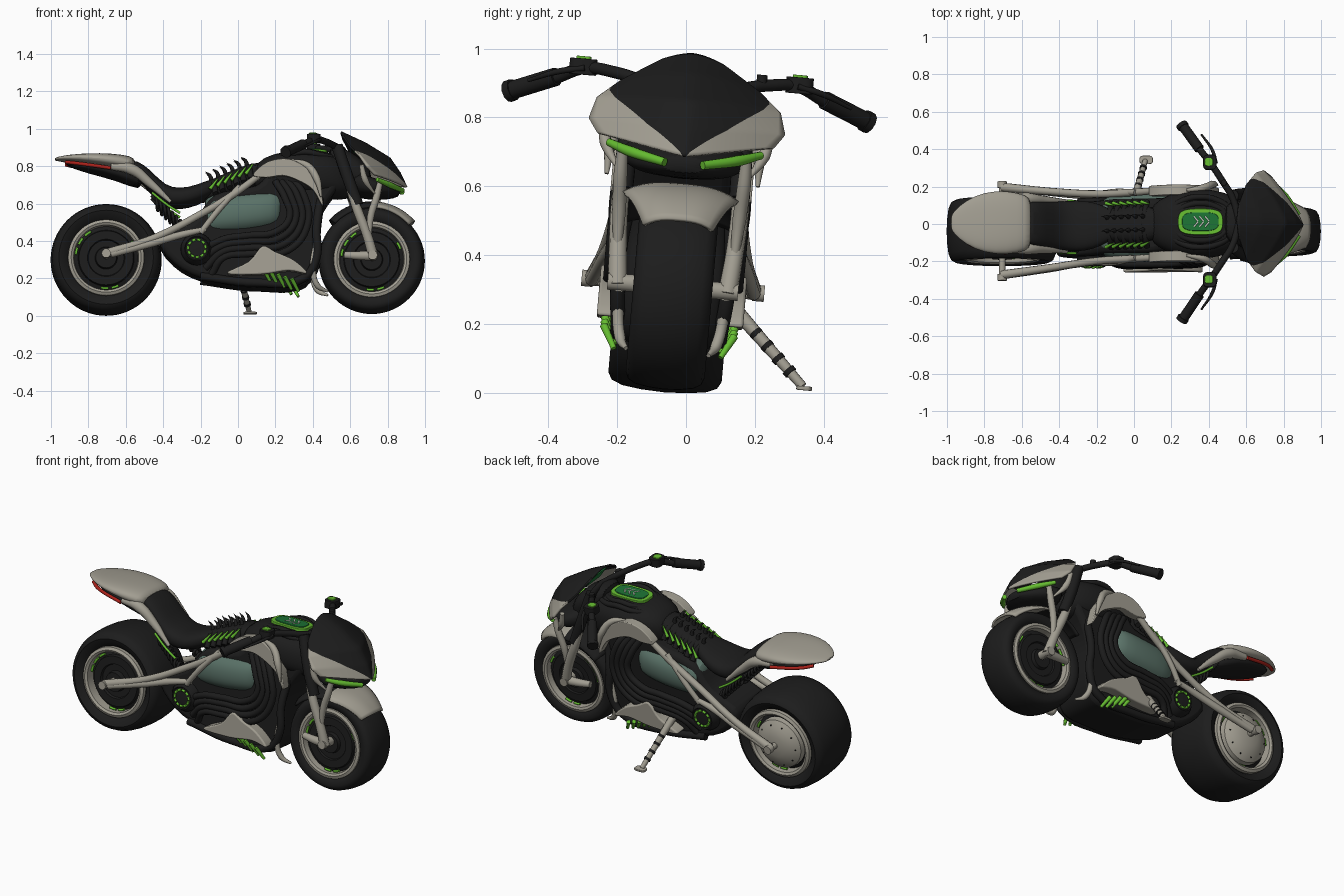
import bpy, bmesh
from math import sin, cos, pi, radians
from mathutils import Vector

if "Cube" in bpy.data.objects:
    bpy.data.objects.remove(bpy.data.objects["Cube"])
parts = []

def material(name, *rgb):
    m = bpy.data.materials.new(name)
    m.use_nodes = True
    m.diffuse_color = (*rgb, 1)
    m.node_tree.nodes["Principled BSDF"].inputs["Base Color"].default_value = (*rgb, 1)
    return m
BLACK = material("black", .012, .012, .012)
BEIGE = material("warm grey", .36, .34, .285)
GREEN = material("bright green", .13, .5, .03)
DARK = material("deep green", .012, .17, .035)
TEAL = material("teal", .1, .165, .135)
RED = material("red", .4, .015, .01)
PALE = material("pale grey", .5, .55, .48)

def finish(name, bm, mats, mirror=False):  # bmesh to object, optionally mirrored left to right
    bmesh.ops.recalc_face_normals(bm, faces=bm.faces)
    mesh = bpy.data.meshes.new(name)
    bm.to_mesh(mesh)
    for m in mats:
        mesh.materials.append(m)
    ob = bpy.data.objects.new(name, mesh)
    bpy.context.collection.objects.link(ob)
    if mirror:
        ob.modifiers.new("mirror", 'MIRROR').use_axis = (False, True, False)
    parts.append(ob)
    return ob

def tube(name, pts, r, mat, mirror=True, cyclic=False):  # round bar through (x, y, z[, radius factor])
    cu = bpy.data.curves.new(name, 'CURVE')
    cu.dimensions, cu.resolution_u = '3D', 6
    cu.bevel_depth, cu.bevel_resolution, cu.use_fill_caps = r, 3, True
    sp = cu.splines.new('BEZIER')
    sp.bezier_points.add(len(pts) - 1)
    sp.use_cyclic_u = cyclic
    for b, p in zip(sp.bezier_points, pts):
        b.co, b.radius = p[:3], (p[3] if len(p) > 3 else 1)
        b.handle_left_type = b.handle_right_type = 'AUTO'
    tmp = bpy.data.objects.new("tmp", cu)
    bpy.context.collection.objects.link(tmp)
    bm = bmesh.new()
    bm.from_mesh(tmp.evaluated_get(bpy.context.evaluated_depsgraph_get()).to_mesh())
    bpy.data.objects.remove(tmp)
    finish(name, bm, [mat], mirror)

def power(c, e):
    return abs(c) ** e * (1 if c > 0 else -1)

def loft(name, rows, mat, n=24):  # body through sections (x, z centre, half width, half height)
    bm, turn = bmesh.new(), [2 * pi * i / n for i in range(n)]
    rings = [[bm.verts.new((x, hw * power(cos(t), .8), zc + hh * power(sin(t), .8))) for t in turn] for x, zc, hw, hh in rows]
    for a, b in zip(rings, rings[1:]):
        for i in range(n):
            bm.faces.new((a[i], a[(i + 1) % n], b[(i + 1) % n], b[i]))
    bm.faces.new(rings[0])
    bm.faces.new(rings[-1])
    finish(name, bm, [mat]).modifiers.new("smooth", 'SUBSURF').levels = 1

def prism(name, loop, vec, mat, bevel, mirror):
    bm = bmesh.new()
    ext = bmesh.ops.extrude_face_region(bm, geom=[bm.faces.new([bm.verts.new(p) for p in loop])])["geom"]
    bmesh.ops.translate(bm, vec=vec, verts=[v for v in ext if isinstance(v, bmesh.types.BMVert)])
    mod = finish(name, bm, [mat], mirror).modifiers.new("bevel", 'BEVEL')
    mod.width, mod.segments, mod.angle_limit = bevel, 3, radians(50)

def plate(name, pts, y0, y1, mat, bevel, mirror=True):  # smooth x-z outline extruded from y0 to y1
    loop, n = [], len(pts)
    for i in range(n):
        a, b, c, d = (Vector((pts[(i + k) % n][0], y0, pts[(i + k) % n][1])) for k in (-1, 0, 1, 2))
        for t in (0, .25, .5, .75):
            loop.append(b + .5 * t * (c - a + t * (2 * a - 5 * b + 4 * c - d + t * (3 * (b - c) + d - a))))
    prism(name, loop, (0, y1 - y0, 0), mat, bevel, mirror)

def pad(name, cx, cy, hx, hy, z0, z1, mat, mirror=False):  # upright rounded block
    turn = [2 * pi * (i + .5) / 40 for i in range(40)]
    prism(name, [(cx + hx * power(cos(t), .6), cy + hy * power(sin(t), .6), z0) for t in turn], (0, 0, z1 - z0), mat, .003, mirror)

def lathe(name, profile, cx, cz, mat, mirror=True):  # (y, radius) profile spun about an axle
    bm = bmesh.new()
    vs = [bm.verts.new((cx, y, cz + r)) for y, r in profile]
    es = [bm.edges.new(p) for p in zip(vs, vs[1:])]
    bmesh.ops.spin(bm, geom=vs + es, cent=(cx, 0, cz), axis=(0, 1, 0), angle=2 * pi, steps=64)
    bmesh.ops.remove_doubles(bm, verts=bm.verts, dist=.0002)
    finish(name, bm, [mat], mirror)

def surface(name, f, nu, nv, mats, rule):  # thin shell from f(u, v), u in 0..1, v in -1..1
    bm = bmesh.new()
    g = [[bm.verts.new(f(i / nu, 2 * j / nv - 1)) for j in range(nv + 1)] for i in range(nu + 1)]
    for i in range(nu):
        for j in range(nv):
            q = bm.faces.new((g[i][j], g[i + 1][j], g[i + 1][j + 1], g[i][j + 1]))
            q.material_index = rule((i + .5) / nu, 2 * (j + .5) / nv - 1)
    mod = finish(name, bm, mats).modifiers.new("shell", 'SOLIDIFY')
    mod.thickness, mod.offset = .012, 0

def dashes(name, cx, cz, r, y, count, keep):
    for i in keep:
        arc = [2 * pi * (i + t) / count for t in (0, .35, .7)]
        tube(name, [(cx + r * cos(t), y, cz + r * sin(t)) for t in arc], .007, GREEN)

# wheels
for tag, cx, cz, r, w in (("rear", -.705, .3, .297, .165), ("front", .715, .295, .284, .115)):
    lathe(tag + "_tyre", [(w * .7, .19), (w * .92, r * .74), (w, r * .85), (w * .93, r * .92), (w * .74, r * .965), (w * .4, r * .99), (0, r)], cx, cz, BLACK)
    lathe(tag + "_rim", [(w * .6, .17), (w * .93, .174), (w * .98, .187), (w * .93, .203), (w * .7, .205)], cx, cz, BEIGE)
    lathe(tag + "_disc", [(w * .6, .175), (w * .68, .15), (w * .8, .145), (w * .8, .1), (w * .72, .095), (w * .72, .06), (w * .9, .055), (w * .9, 0)], cx, cz, BLACK)
    dashes(tag + "_rim_dash", cx, cz, .163, w * .78, 18, (1, 6, 7, 8, 13, 14))
lathe("rear_hub_dome", [(.12, .15), (.15, .145), (.175, .11), (.19, .06), (.195, 0)], -.705, .3, BEIGE, False)
for a in (2 * pi * i / 10 for i in range(10)):
    tube("hub_bolt", [(-.705 + .12 * cos(a), y, .3 + .12 * sin(a)) for y in (.16, .172)], .004, BLACK, False)
tube("rear_axle", [(-.705, -.25, .31), (-.705, .25, .31)], .018, BEIGE, False)
tube("axle_nut", [(-.705, .232, .313), (-.705, .266, .313)], .025, BEIGE)
# swingarm and frame
tube("frame_rail", [(-.705, .235, .315, 1.2), (-.45, .205, .4), (-.2, .18, .53), (-.02, .178, .64), (.13, .18, .75, .9)], .02, BEIGE)
tube("swingarm", [(-.68, .235, .31), (-.45, .205, .375, 1.1), (-.3, .185, .42), (-.17, .18, .45, .7)], .02, BEIGE)
tube("frame_brace", [(-.2, .18, .43), (-.11, .19, .545), (.01, .175, .68)], .016, BEIGE)
tube("spring", [(-.44 + .0035 * i, .1 + .026 * sin(i), .61 - .0035 * i + .026 * cos(i)) for i in range(40)], .008, BLACK)
tube("shock_rod", [(-.46, .1, .64), (-.28, .1, .45)], .012, BLACK)
tube("shock_stripe", [(-.46, .135, .65), (-.38, .14, .585), (-.31, .14, .54)], .007, GREEN)
# engine
plate("engine_block", [(-.42, .4), (-.3, .24), (-.05, .155), (.2, .14), (.36, .16), (.42, .3), (.42, .45), (.46, .57),
                       (.54, .7), (.5, .82), (.2, .78), (.1, .69), (-.12, .64), (-.24, .5)], -.145, .145, BLACK, .03, False)
loft("side_canister", [(-.18, .52, .11, .08), (-.17, .525, .155, .11), (-.1, .535, .182, .122), (.05, .545, .19, .125),
                       (.19, .565, .182, .12), (.23, .57, .15, .11), (.24, .575, .1, .07)], TEAL)
for d in (0, .033, .066, .099):
    tube("exhaust_pipe", [(.2 + d, .15, .71), (.25 + d, .18, .62 + d * .2), (.275 + d, .185, .51 - d * .3), (.2 + d * .7, .185, .435 - d),
                          (.05, .185, .415 - d), (-.08, .18, .395 - d), (-.24 + d, .14, .31 - d)], .019, BLACK)
tube("down_pipe", [(.44, .13, .62), (.42, .16, .45), (.42, .16, .3), (.35, .15, .19), (.1, .15, .165), (-.2, .14, .2)], .022, BLACK)
lathe("clutch_cover", [(.1, .09), (.165, .085), (.195, .065), (.19, .06), (.193, .03), (.193, 0)], -.22, .345, BLACK)
dashes("clutch_dash", -.22, .345, .047, .194, 11, range(11))
plate("belly_panel", [(-.06, .21), (.06, .275), (.13, .355), (.2, .325), (.3, .28), (.37, .21), (.27, .225), (.12, .205)], .14, .213, BEIGE, .015)
for i in range(5):
    x, z = .14 + .037 * i, .23 - .012 * i
    tube("belly_slash", [(x, .19, z), (x + .035, .155, z - .065, .7)], .012, GREEN)
tube("front_guard", [(.41, .155, .38, .5), (.4, .155, .25), (.425, .14, .15), (.48, .12, .12, .4)], .016, BEIGE)
# kickstand
hinge, heel = Vector((0, .165, .28)), Vector((.06, .4, .055))
tube("kickstand", [(*hinge, 1.3), (*heel, .8)], .017, BEIGE, False)
for t in (.35, .5, .65, .8):
    tube("kickstand_band", [hinge.lerp(heel, t), hinge.lerp(heel, t + .045)], .0195, BLACK, False)
pad("kickstand_foot", .065, .405, .036, .023, .044, .056, BEIGE)
# tank
loft("tank", [(.08, .73, .08, .06), (.13, .76, .13, .09), (.25, .755, .185, .13), (.42, .76, .19, .13), (.54, .74, .15, .12), (.62, .71, .09, .08)], BLACK)
plate("tank_side_panel", [(.08, .74), (.16, .81), (.27, .825), (.36, .78), (.43, .7), (.455, .57),
                          (.4, .66), (.32, .71), (.24, .735), (.15, .725)], .15, .205, BEIGE, .02)
tube("panel_fin", [(.445, .22, .62, .3), (.42, .215, .72), (.37, .19, .79), (.28, .175, .82, .4)], .02, BEIGE)
pad("tank_pad_trim", .355, 0, .12, .07, .84, .889, GREEN)
pad("tank_pad", .355, 0, .098, .05, .85, .894, DARK)
for x in (.32, .35, .38):
    tube("pad_chevron", [(x, .028, .892), (x + .022, .002, .892)], .005, PALE)
for k in (.1, .135):
    ring = [2 * pi * i / 12 for i in range(12)]
    tube("tank_ridge", [(.355 + (k + .05) * cos(t), k * sin(t), .895 - k * .2 - .25 * abs(cos(t)) * k) for t in ring], .016, BLACK, False, True)
# spine and seat
loft("spine", [(-.24, .64, .07, .05), (-.12, .68, .09, .06), (0, .725, .1, .07), (.15, .775, .1, .07)], BLACK)
for i in range(6):
    x, z = -.14 + .038 * i, .715 + .016 * i
    tube("spine_spike", [(x, .035, z), (x - .01, .037, z + .035, .6), (x - .035, .04, z + .055, .05)], .014, BLACK)
    tube("spine_rib", [(x, 0, z), (x + .01, .07, z - .01), (x + .02, .12, z - .07)], .016, BLACK)
    tube("spine_blade", [(x - .01, .118, z - .045), (x + .03, .102, z + .01, .4)], .01, GREEN)
loft("seat", [(-.6, .81, .1, .02), (-.54, .79, .12, .045), (-.47, .72, .12, .065), (-.39, .635, .13, .06), (-.31, .625, .14, .055),
              (-.22, .645, .13, .055), (-.13, .69, .09, .05), (-.1, .7, .06, .03)], BLACK)
# tail
loft("tail_cowl", [(-.98, .84, .03, .005), (-.965, .842, .06, .01), (-.9, .842, .12, .02), (-.8, .837, .165, .032),
                   (-.68, .826, .175, .043), (-.57, .81, .15, .045), (-.55, .805, .12, .03)], BEIGE)
loft("tail_underside", [(-.93, .82, .06, .012), (-.8, .795, .13, .03), (-.65, .77, .14, .04), (-.5, .72, .11, .06)], BLACK)
tube("tail_strut", [(-.68, .14, .79, .8), (-.57, .135, .775, 1.3), (-.47, .13, .7), (-.36, .135, .6, .4)], .024, BEIGE)
tube("tail_light", [(-.92, .08, .818), (-.86, .122, .808), (-.68, .158, .78)], .01, RED)
# front fork and fender
tube("fork_upper", [(.53, .14, .9), (.59, .165, .72), (.64, .17, .58)], .031, BLACK)
tube("fork_lower", [(.6, .17, .66, .8), (.64, .175, .55), (.69, .17, .42), (.725, .16, .3, 1.1)], .026, BEIGE)
tube("fork_brace", [(.76, .18, .7, .8), (.74, .18, .62), (.71, .175, .52), (.7, .17, .4, .6)], .02, BEIGE)
tube("caliper_arm", [(.57, .14, .315, .8), (.65, .15, .31), (.73, .155, .31, 1.2)], .024, BEIGE)
tube("front_axle", [(.72, -.19, .31), (.72, .19, .31)], .026, BEIGE, False)
loft("steering_head", [(.48, .86, .1, .04), (.55, .82, .12, .09), (.64, .76, .13, .1), (.72, .72, .1, .06)], BLACK)
def fender(u, v):
    a, r = radians(42 + 95 * u), .305 - .035 * abs(v) ** 3
    return .715 + r * cos(a), (.1 + .065 * min(1, u * 2.5)) * v, .3 + r * sin(a)
surface("front_fender", fender, 24, 12, [BEIGE, BLACK], lambda u, v: int(u > .5))
# front cowl: each row has a centre point and a side point
ROWS = [((.55, 0, .985), (.56, .09, .96)), ((.68, 0, .925), (.6, .2, .89)), ((.81, 0, .845), (.65, .265, .835)),
        ((.865, 0, .765), (.69, .283, .775)), ((.9, 0, .69), (.73, .255, .735))]
def cowl(u, v):
    s, edge = abs(v), min(.98, max(.02, (1 - u) / .62))  # columns follow the edge of the dark screen
    s = s * 2 * edge if s < .5 else edge + (s - .5) * 2 * (1 - edge)
    k = min(3, int(u * 4))
    c, e = (Vector(ROWS[k][j]).lerp(ROWS[k + 1][j], u * 4 - k) for j in (0, 1))
    return c.x + (e.x - c.x) * s ** 1.25, e.y * (s if v > 0 else -s), c.z + (e.z - c.z) * s ** 1.6 + .03 * u * s * (1 - s)
surface("front_cowl", cowl, 32, 32, [BLACK, BEIGE], lambda u, v: int(abs(v) > .5 and u > .38))
loft("cowl_chin", [(.6, .71, .14, .07), (.7, .685, .2, .06), (.8, .67, .15, .045), (.87, .665, .05, .025)], BLACK)
tube("headlight_strip", [(.745, .222, .712, .7), (.81, .155, .69), (.88, .055, .668, .8)], .016, GREEN)
tube("cowl_fin", [(.66, .245, .79, .7), (.68, .23, .71), (.73, .19, .64, .3)], .018, BEIGE)
prism("dash_screen", [(.57, -.07, .95), (.57, .07, .95), (.62, .07, .88), (.62, -.07, .88)], (.006, 0, .004), DARK, .002, False)
# handlebars
tube("handlebar", [(.56, 0, .89), (.53, .12, .895), (.47, .22, .915), (.41, .31, .92), (.35, .39, .885), (.27, .51, .835)], .018, BLACK)
tube("grip", [(.35, .39, .888), (.265, .513, .838)], .027, BLACK)
tube("grip_end", [(.265, .51, .84), (.254, .527, .832)], .032, BLACK)
pad("switch_box", .405, .315, .036, .04, .9, .947, BLACK, True)
pad("switch_button", .4, .315, .022, .022, .945, .954, GREEN, True)
tube("lever", [(.44, .31, .92), (.42, .38, .905), (.36, .47, .87, .6)], .009, BLACK)
tube("reservoir", [(.48, .205, .91), (.48, .205, .945)], .016, BLACK, False)
# smooth shading, and lean on the stand
bpy.ops.object.select_all(action='DESELECT')
for ob in parts:
    ob.select_set(True)
    ob.rotation_euler.x = radians(-5)
    ob.location.y = -.065
bpy.context.view_layer.objects.active = parts[0]
bpy.ops.object.shade_smooth_by_angle(angle=radians(40))
